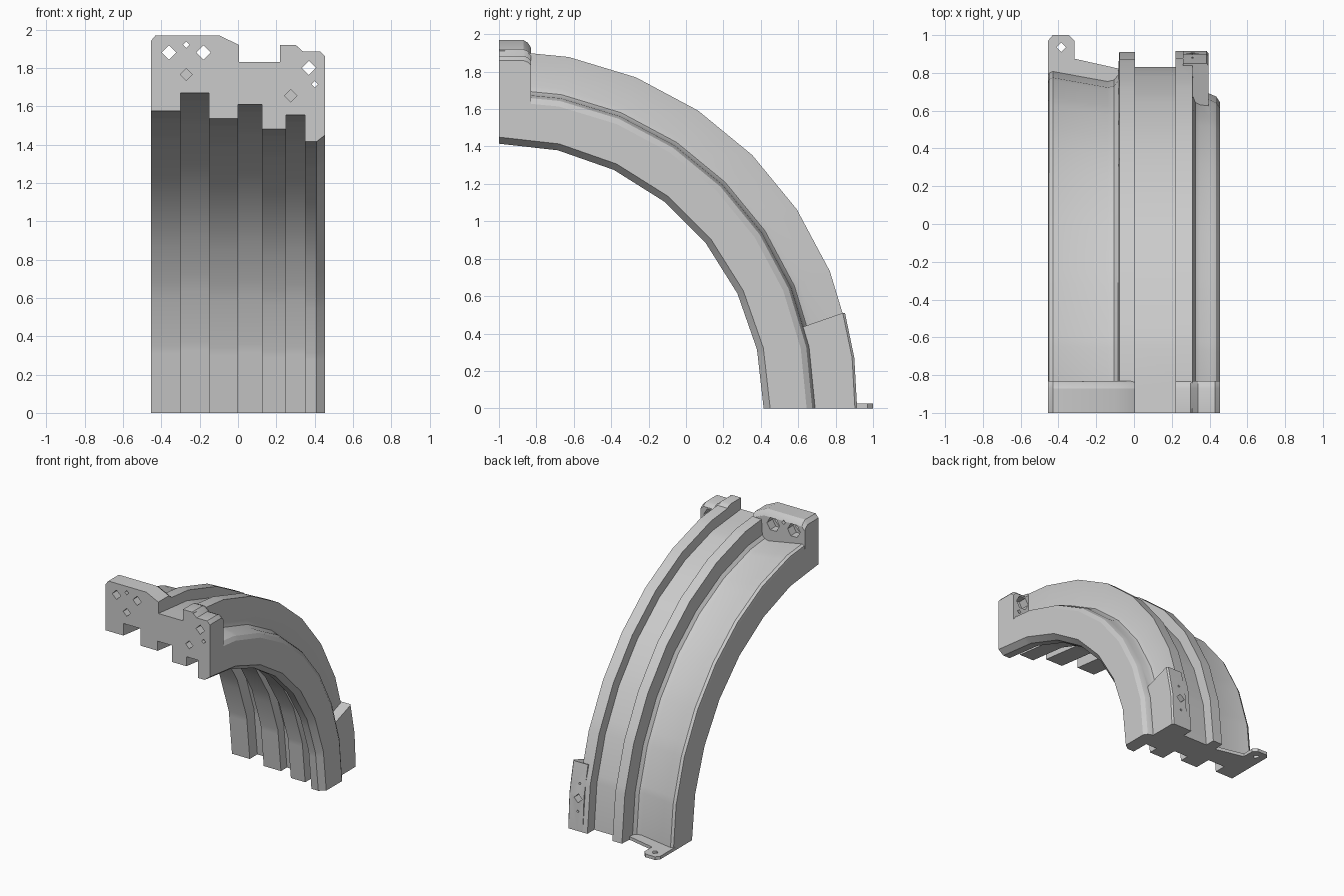
import bpy, bmesh
from math import cos, sin, radians, pi

if "Cube" in bpy.data.objects:
    bpy.data.objects.remove(bpy.data.objects["Cube"])


def make(name, rings):
    """Closed solid lofted through rings of equal length."""
    bm = bmesh.new()
    vs = [[bm.verts.new(p) for p in r] for r in rings]
    n = len(vs[0])
    for a, b in zip(vs, vs[1:]):
        for i in range(n):
            j = (i + 1) % n
            bm.faces.new((a[i], a[j], b[j], b[i]))
    bm.faces.new(vs[0])
    bm.faces.new(vs[-1][::-1])
    bmesh.ops.recalc_face_normals(bm, faces=bm.faces)
    me = bpy.data.meshes.new(name)
    bm.to_mesh(me)
    bm.free()
    ob = bpy.data.objects.new(name, me)
    bpy.context.collection.objects.link(ob)
    return ob


def combine(target, other, op):
    m = target.modifiers.new("bool", 'BOOLEAN')
    m.operation, m.object, m.solver = op, other, 'EXACT'
    bpy.context.view_layer.objects.active = target
    bpy.ops.object.modifier_apply(modifier=m.name)
    bpy.data.objects.remove(other, do_unlink=True)


def chord(R, n, t):
    """Radius at angle t on a faceted arc with n facets per quarter turn."""
    s = pi / 2 / n
    return R * cos(s / 2) / cos(t % s - s / 2)


# Cross-section as (x, radius): stepped underside, ribbed outside
inner = [(0.455, 1.45), (0.41, 1.415), (0.35, 1.415), (0.35, 1.555), (0.25, 1.555),
         (0.25, 1.48), (0.125, 1.48), (0.125, 1.61), (0.0, 1.61), (0.0, 1.535),
         (-0.15, 1.535), (-0.15, 1.67), (-0.30, 1.67), (-0.30, 1.575), (-0.455, 1.575)]
outer = [(-0.455, 1.775), (-0.45, 1.80), (-0.43, 1.81), (-0.14, 1.757), (-0.105, 1.765),
         (-0.085, 1.79), (-0.078, 1.91), (0.005, 1.91), (0.005, 1.83), (0.22, 1.83),
         (0.22, 1.915), (0.31, 1.915), (0.313, 1.74), (0.325, 1.71), (0.35, 1.695),
         (0.40, 1.69), (0.435, 1.675), (0.455, 1.645)]
section = [(x, r, 7) for x, r in inner] + [(x, r, 8) for x, r in outer]

# Quarter arch centred on y = -1, z = 0
angles = sorted({round(90 * i / n, 5) for n in (7, 8) for i in range(n + 1)})
rings = []
for d in angles:
    t = radians(d)
    c, s = (1, 0) if d == 0 else (0, 1) if d == 90 else (cos(t), sin(t))
    rings.append([(x, -1 + chord(r, n, t) * c, chord(r, n, t) * s) for x, r, n in section])
arch = make("arch_segment", rings)


# End flanges at the upper end, with sloped back edge
def flange(name, pts, drop):
    ring = lambda y, k: [(x, y, z - (k if z > 1.75 else 0)) for x, z in pts]
    return make(name, [ring(-1, 0), ring(-0.87, 0), ring(-0.845, drop * 0.4), ring(-0.83, drop)])


left = [(-0.455, 1.72), (-0.455, 1.94), (-0.43, 1.97), (-0.10, 1.97), (0.005, 1.92), (0.005, 1.72)]
right = [(0.22, 1.63), (0.22, 1.92), (0.30, 1.92), (0.34, 1.885), (0.43, 1.885),
         (0.455, 1.86), (0.455, 1.6), (0.37, 1.6)]
combine(arch, flange("left_flange", left, 0.04), 'UNION')
combine(arch, flange("right_flange", right, 0.025), 'UNION')

# Bottom mounting block beside the right rib
block = [(0.58, 0), (0.915, 0), (0.90, 0.27), (0.85, 0.51), (0.58, 0.42)]
combine(arch, make("mounting_block", [[(0.26, y, z) for y, z in block],
                                      [(0.385, y, z) for y, z in block],
                                      [(0.395, y - (0.012 if y > 0.7 else 0), z) for y, z in block]]), 'UNION')

# Foot tab
tab = [(-0.455, 0.7), (-0.455, 0.97), (-0.43, 1), (-0.345, 1), (-0.315, 0.97),
       (-0.315, 0.875), (-0.07, 0.82), (-0.07, 0.7)]
combine(arch, make("foot_tab", [[(x, y, z) for x, y in tab] for z in (0, 0.025)]), 'UNION')


# Bolt holes: diamond and hexagonal cutters along y
def hole(x, z, r, y0, y1, n=4):
    pts = [(x + r * cos(2 * pi * i / n), z + r * sin(2 * pi * i / n)) for i in range(n)]
    combine(arch, make("hole_cutter", [[(a, y, b) for a, b in pts] for y in (y0, y1)]), 'DIFFERENCE')


for x, z, r in ((-0.36, 1.88, 0.037), (-0.18, 1.88, 0.037), (0.37, 1.80, 0.037)):
    hole(x, z, r, -1.1, -0.7)
    hole(x, z, 0.055, -0.9, -0.7, 6)
for x, z, r in ((-0.27, 1.92, 0.017), (0.40, 1.715, 0.017)):
    hole(x, z, r, -1.1, -0.7)
for x, z in ((-0.27, 1.765), (0.275, 1.655)):
    hole(x, z, 0.032, -1.1, -0.9)
hole(0.31, 0.25, 0.035, 0.80, 1.1)
for z in (0.15, 0.36):
    hole(0.31, z, 0.01, 0.84, 1.1)
d = 0.025
diamond = [(-0.385 + d, 0.935), (-0.385, 0.935 + d), (-0.385 - d, 0.935), (-0.385, 0.935 - d)]
combine(arch, make("tab_cutter", [[(x, y, z) for x, y in diamond] for z in (-0.1, 0.1)]), 'DIFFERENCE')

bpy.ops.object.select_all(action='DESELECT')
arch.select_set(True)
bpy.context.view_layer.objects.active = arch
bpy.ops.object.shade_smooth_by_angle(angle=radians(30))
